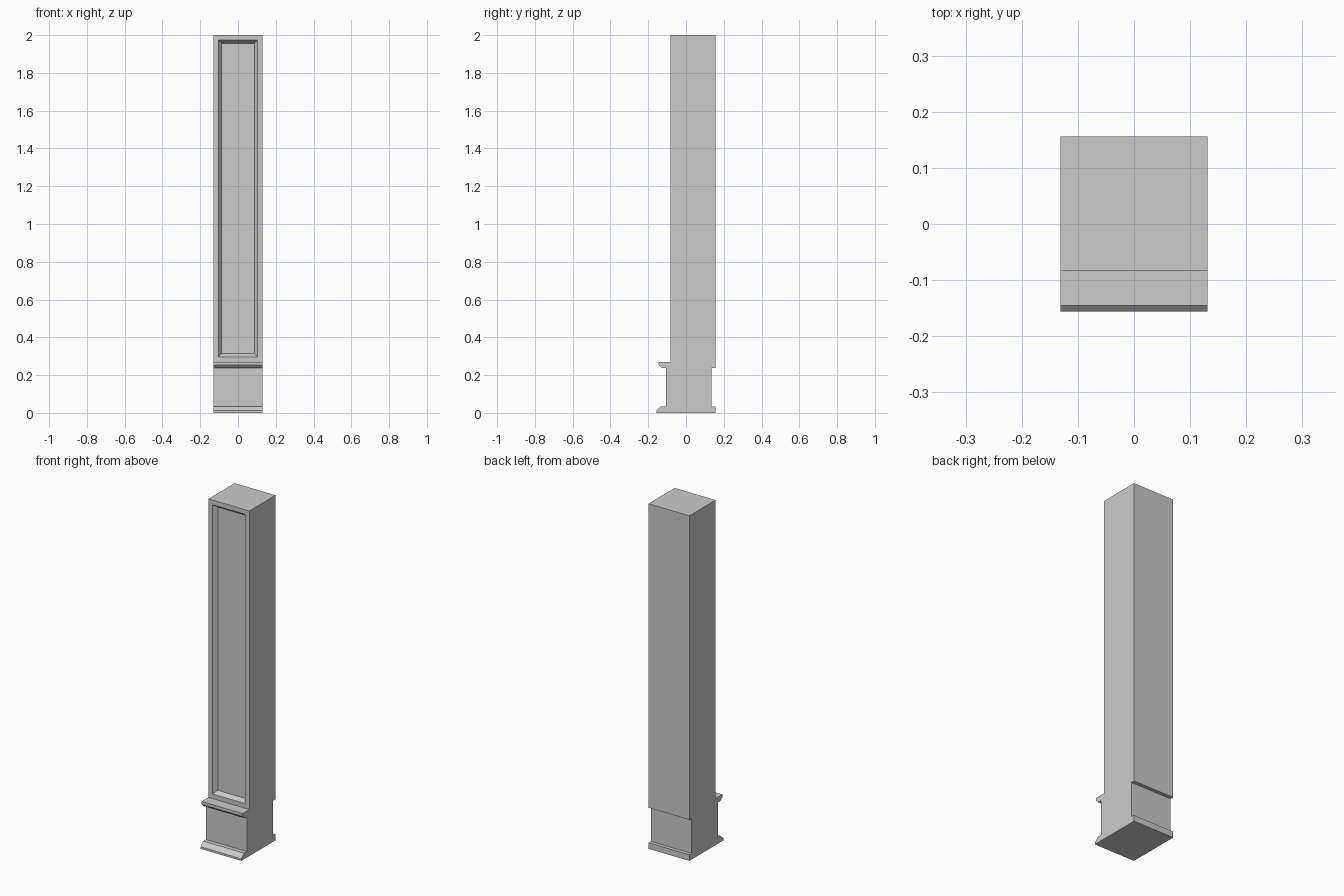
import bpy, bmesh

if "Cube" in bpy.data.objects:
    bpy.data.objects.remove(bpy.data.objects["Cube"])

HALF_WIDTH = 0.131

# Side profile (y, z): plinth, pedestal, cap moulding and shaft
profile = [
    (-0.156, 0.0), (0.156, 0.0), (0.156, 0.035), (0.135, 0.035),
    (0.135, 0.238), (0.156, 0.238), (0.156, 2.0), (-0.083, 2.0),
    (-0.083, 0.27), (-0.145, 0.27), (-0.145, 0.253), (-0.13, 0.238),
    (-0.106, 0.238), (-0.106, 0.035), (-0.131, 0.035), (-0.156, 0.012),
]

bm = bmesh.new()
side = bm.faces.new([bm.verts.new((-HALF_WIDTH, y, z)) for y, z in profile])
ext = bmesh.ops.extrude_face_region(bm, geom=[side])
moved = [g for g in ext["geom"] if isinstance(g, bmesh.types.BMVert)]
bmesh.ops.translate(bm, verts=moved, vec=(2 * HALF_WIDTH, 0, 0))
if not any(f is side for f in bm.faces) or len(bm.faces) < len(profile) + 2:
    bm.faces.new([v for v in bm.verts if v.co.x < 0])
bmesh.ops.recalc_face_normals(bm, faces=bm.faces)

# Recessed front panel: flat frame, then a sloped border
bm.faces.ensure_lookup_table()
panel = next(f for f in bm.faces
             if f.normal.y < -0.9 and f.calc_center_median().z > 1.0)
bmesh.ops.inset_region(bm, faces=[panel], thickness=0.027, use_even_offset=True)
bmesh.ops.inset_region(bm, faces=[panel], thickness=0.017, use_even_offset=True)
for v in panel.verts:
    v.co.y += 0.022

# Split the concave ends cleanly
bmesh.ops.triangulate(bm, faces=[f for f in bm.faces if len(f.verts) > 4])

mesh = bpy.data.meshes.new("pilaster")
bm.to_mesh(mesh)
bm.free()
pilaster = bpy.data.objects.new("pilaster", mesh)
bpy.context.collection.objects.link(pilaster)
